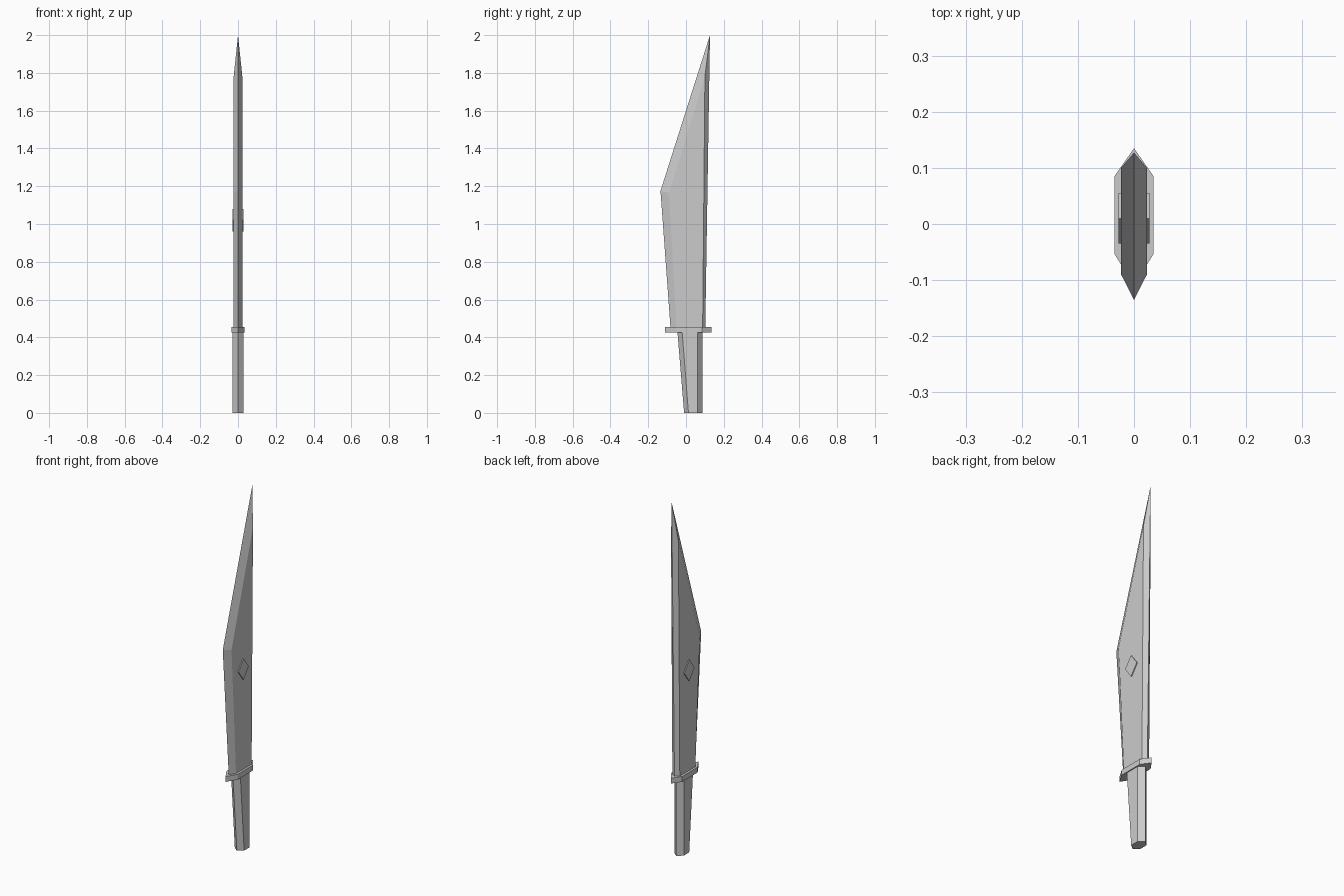
import bpy
import bmesh
import math

if "Cube" in bpy.data.objects:
    bpy.data.objects.remove(bpy.data.objects["Cube"])


def ridged_solid(name, outline, flat, half):
    """Outline (y, z) on the centre plane, joined to a smaller flat on each side."""
    bm = bmesh.new()
    rim = [bm.verts.new((0, y, z)) for y, z in outline]
    n = len(rim)
    for side in (1, -1):
        face = [bm.verts.new((side * half, y, z)) for y, z in flat]
        bm.faces.new(face)
        for i in range(n):
            j = (i + 1) % n
            bm.faces.new((rim[i], rim[j], face[j], face[i]))
    bmesh.ops.recalc_face_normals(bm, faces=bm.faces)
    mesh = bpy.data.meshes.new(name)
    bm.to_mesh(mesh)
    bm.free()
    obj = bpy.data.objects.new(name, mesh)
    bpy.context.collection.objects.link(obj)
    return obj


# Blade: broad shoulder, long point, bevelled on both edges
ridged_solid("blade",
             [(-0.082, 0.45), (-0.135, 1.175), (0.127, 2.0), (0.102, 0.45)],
             [(-0.05, 0.45), (-0.09, 1.165), (0.10, 1.78), (0.088, 0.45)], 0.023)

# Guard: thin six-sided plate
ridged_solid("guard",
             [(-0.11, 0.425), (-0.11, 0.455), (0.135, 0.455), (0.135, 0.425)],
             [(-0.053, 0.425), (-0.053, 0.455), (0.085, 0.455), (0.085, 0.425)], 0.035)

# Grip: six-sided, tapering towards the bottom
ridged_solid("grip",
             [(-0.01, 0), (-0.045, 0.425), (0.087, 0.425), (0.087, 0)],
             [(0.013, 0), (-0.02, 0.425), (0.061, 0.425), (0.061, 0)], 0.029)

# Plain diamond inlay, slightly proud of both blade faces
bpy.ops.mesh.primitive_cylinder_add(vertices=4, radius=1, depth=0.056,
                                    location=(0, 0.01, 1.02),
                                    rotation=(0, math.pi / 2, 0))
inlay = bpy.context.object
inlay.name = "diamond_inlay"
inlay.scale = (0.06, 0.045, 1)
